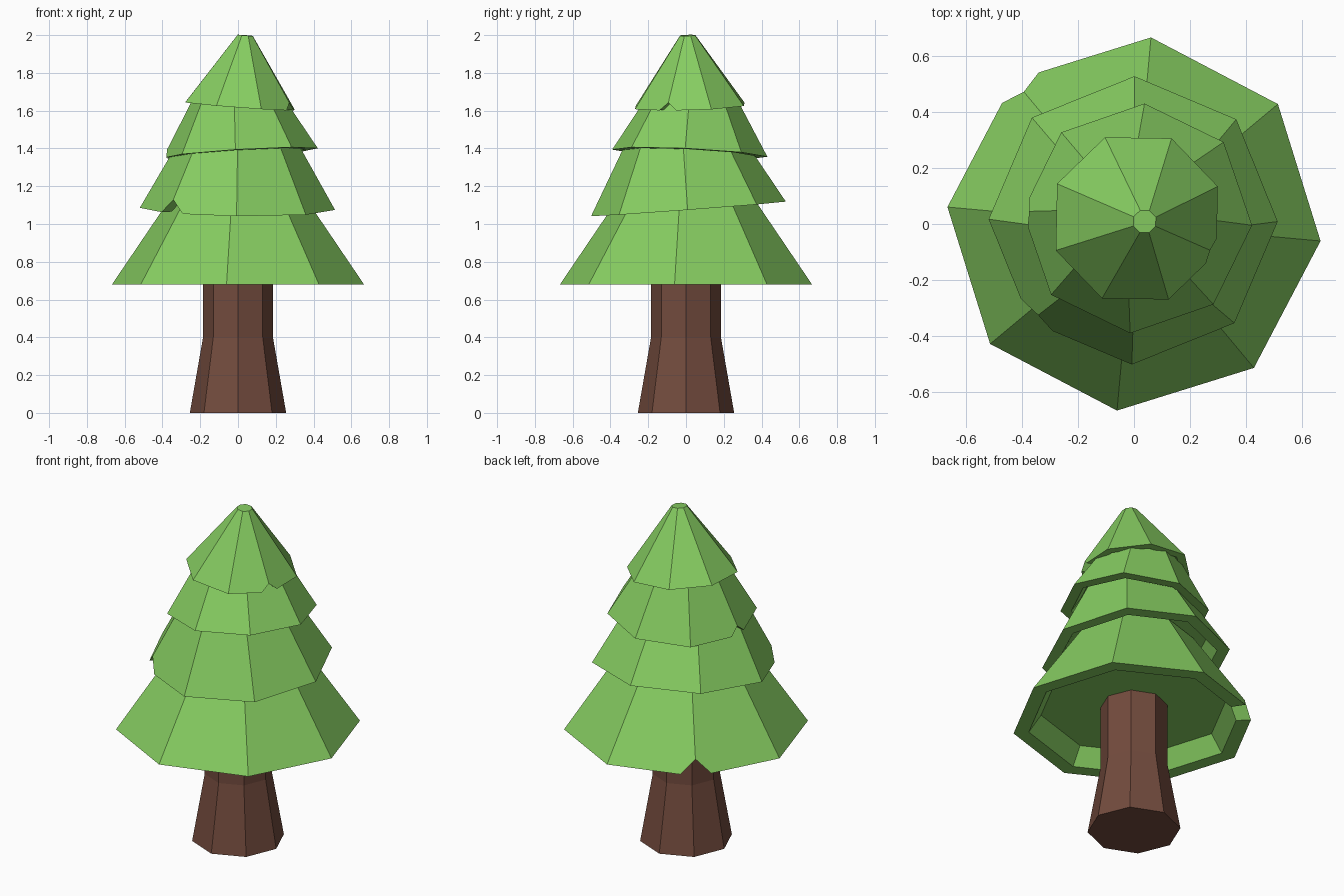
import bpy, bmesh, math
from mathutils import Vector

if "Cube" in bpy.data.objects:
    bpy.data.objects.remove(bpy.data.objects["Cube"])

N = 8


def material(name, color):
    m = bpy.data.materials.new(name)
    m.diffuse_color = (*color, 1)
    m.use_nodes = True
    m.node_tree.nodes["Principled BSDF"].inputs["Base Color"].default_value = m.diffuse_color
    return m


leaf = material("leaf_green", (0.24, 0.61, 0.12))
bark = material("bark_brown", (0.17, 0.07, 0.047))


def ring(r, z, rot=0):
    return [Vector((r * math.cos(a), r * math.sin(a), z))
            for a in (math.radians(rot + 360 / N * k) for k in range(N))]


def notched(base, upper, k, cut, lift):
    """Replace corner k by an inverted V that climbs the ridge towards upper[k]."""
    c, prev, nxt = base[k], base[k - 1], base[(k + 1) % N]
    t = lift / (upper[k].z - c.z)
    return base[:k] + [c.lerp(prev, cut), c.lerp(upper[k], t), c.lerp(nxt, cut)] + base[k + 1:]


def finish(name, bm, mat):
    bmesh.ops.recalc_face_normals(bm, faces=bm.faces)
    me = bpy.data.meshes.new(name)
    bm.to_mesh(me)
    bm.free()
    me.materials.append(mat)
    ob = bpy.data.objects.new(name, me)
    bpy.context.collection.objects.link(ob)
    return ob


def wall(bm, low, high, k):
    """Side faces between a notched ring (N+2 points) and a plain ring."""
    for i in range(N):
        j = (i + 1) % N
        start = i if i < k else i + 2
        end = j if j <= k else j + 2
        pts = [low[start]]
        if i == k:
            pts = [low[k + 1], low[k + 2]]
        pts.append(low[end])
        if j == k:
            pts.append(low[k + 1])
        bm.faces.new(pts + [high[j], high[i]])


def tier(name, centre, tilt, r, slope, h, rot, k, rim, depth, cut, lift):
    outer, top = ring(r, 0, rot), ring(r - slope * h, h, rot)
    inner, ceil = ring(r - rim, 0, rot), ring(r - rim - slope * depth, depth, rot)
    bm = bmesh.new()
    add = lambda pts: [bm.verts.new(p) for p in pts]
    o = add(notched(outer, top, k, cut, lift))
    i = add(notched(inner, ceil, k, cut, lift))
    t, c = add(top), add(ceil)
    wall(bm, o, t, k)
    wall(bm, i, c, k)
    bm.faces.new(t)
    bm.faces.new(c)
    for a in range(N + 2):
        b = (a + 1) % (N + 2)
        bm.faces.new((o[a], o[b], i[b], i[a]))
    ob = finish(name, bm, leaf)
    ob.location = centre
    ob.rotation_mode = 'QUATERNION'
    ob.rotation_quaternion = Vector((0, 0, 1)).rotation_difference(
        Vector((-tilt[0], -tilt[1], 1)))


# Trunk: flared octagonal column
bm = bmesh.new()
rings = [[bm.verts.new(p) for p in ring(r, z)]
         for r, z in ((0.255, 0), (0.185, 0.4), (0.185, 0.8))]
for a, b in zip(rings, rings[1:]):
    for n in range(N):
        m = (n + 1) % N
        bm.faces.new((a[n], a[m], b[m], b[n]))
bm.faces.new(rings[0])
bm.faces.new(rings[-1])
finish("trunk", bm, bark)

# Foliage: tilted hollow skirts, each with one notched corner
tier("foliage_bottom", (0, 0, 0.68), (0, 0), 0.67, 0.68, 0.50, -5.2, 3, 0.085, 0.10, 0.18, 0.08)
tier("foliage_lower", (-0.003, 0.013, 1.08), (-0.01, 0.075), 0.517, 0.57, 0.38, -0.5, 5, 0.07, 0.09, 0.22, 0.07)
tier("foliage_upper", (0.012, 0.02, 1.375), (0.06, -0.05), 0.412, 0.59, 0.34, -3.5, 4, 0.06, 0.08, 0.18, 0.045)
tier("foliage_top", (0.01, 0.02, 1.625), (-0.075, 0.03), 0.312, 0.717, 0.375, 21.5, 7, 0.05, 0.07, 0.22, 0.04)
